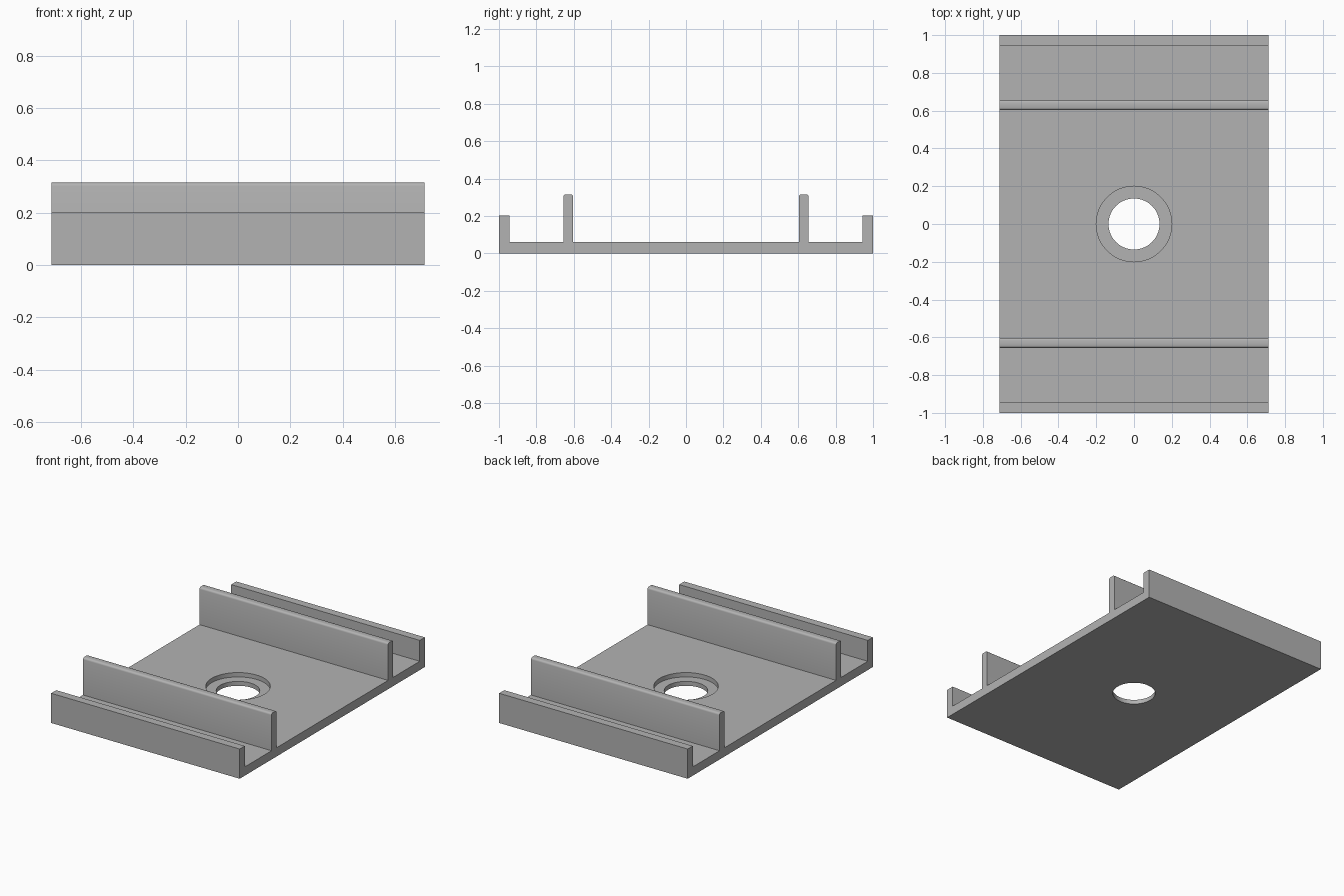
import bpy
import bmesh
import math

cube = bpy.data.objects.get("Cube")
if cube:
    bpy.data.objects.remove(cube, do_unlink=True)

HALF_W, FLOOR = 0.713, 0.06      # half width, floor thickness
RIB_IN, RIB_OUT, RIB_TOP = 0.603, 0.656, 0.315
WALL_IN, WALL_TOP = 0.945, 0.203
ROUND = 0.013                    # rounding of the rib tops

grey = bpy.data.materials.new("plain grey")
grey.use_nodes = True
colour = (0.45, 0.45, 0.45, 1)
grey.diffuse_color = colour
grey.node_tree.nodes["Principled BSDF"].inputs["Base Color"].default_value = colour


def corner(y, z, start):
    """Quarter-round corner, swept clockwise from the start angle."""
    return [(y + ROUND * math.cos(math.radians(start - a)),
             z + ROUND * math.sin(math.radians(start - a))) for a in (0, 30, 60, 90)]


def add_object(name, bm):
    bmesh.ops.recalc_face_normals(bm, faces=bm.faces)
    mesh = bpy.data.meshes.new(name)
    bm.to_mesh(mesh)
    bm.free()
    mesh.materials.append(grey)
    obj = bpy.data.objects.new(name, mesh)
    bpy.context.collection.objects.link(obj)
    return obj


# Channel section: one half from the middle outwards, then mirrored
half = [(RIB_IN, FLOOR)]
half += corner(RIB_IN + ROUND, RIB_TOP - ROUND, 180)
half += corner(RIB_OUT - ROUND, RIB_TOP - ROUND, 90)
half += [(RIB_OUT, FLOOR), (WALL_IN, FLOOR), (WALL_IN, WALL_TOP), (1, WALL_TOP), (1, 0)]
section = half + [(-y, z) for y, z in reversed(half)]

bm = bmesh.new()
face = bm.faces.new([bm.verts.new((-HALF_W, y, z)) for y, z in section])
ends = bmesh.ops.extrude_face_region(bm, geom=[face])["geom"]
bmesh.ops.translate(bm, vec=(2 * HALF_W, 0, 0),
                    verts=[v for v in ends if isinstance(v, bmesh.types.BMVert)])
plate = add_object("channel_plate", bm)


# Through hole and shallow counterbore
def bore(name, radius, bottom, top):
    bm = bmesh.new()
    bmesh.ops.create_cone(bm, cap_ends=True, segments=64, radius1=radius,
                          radius2=radius, depth=top - bottom)
    bmesh.ops.translate(bm, vec=(0, 0, (top + bottom) / 2), verts=bm.verts)
    cutter = add_object(name, bm)
    cutter.hide_render = True
    cutter.hide_set(True)
    mod = plate.modifiers.new(name, "BOOLEAN")
    mod.operation = "DIFFERENCE"
    mod.solver = "EXACT"
    mod.object = cutter
    return cutter


cutters = [bore("hole_cutter", 0.135, -0.1, 0.2),
           bore("counterbore_cutter", 0.2, 0.03, 0.2)]

# Apply the cuts, remove the cutters and smooth only the round surfaces
bpy.ops.object.select_all(action="DESELECT")
bpy.context.view_layer.objects.active = plate
plate.select_set(True)
for cutter in cutters:
    bpy.ops.object.modifier_apply(modifier=cutter.name)
    bpy.data.objects.remove(cutter, do_unlink=True)
bpy.ops.object.shade_smooth_by_angle(angle=math.radians(35))
